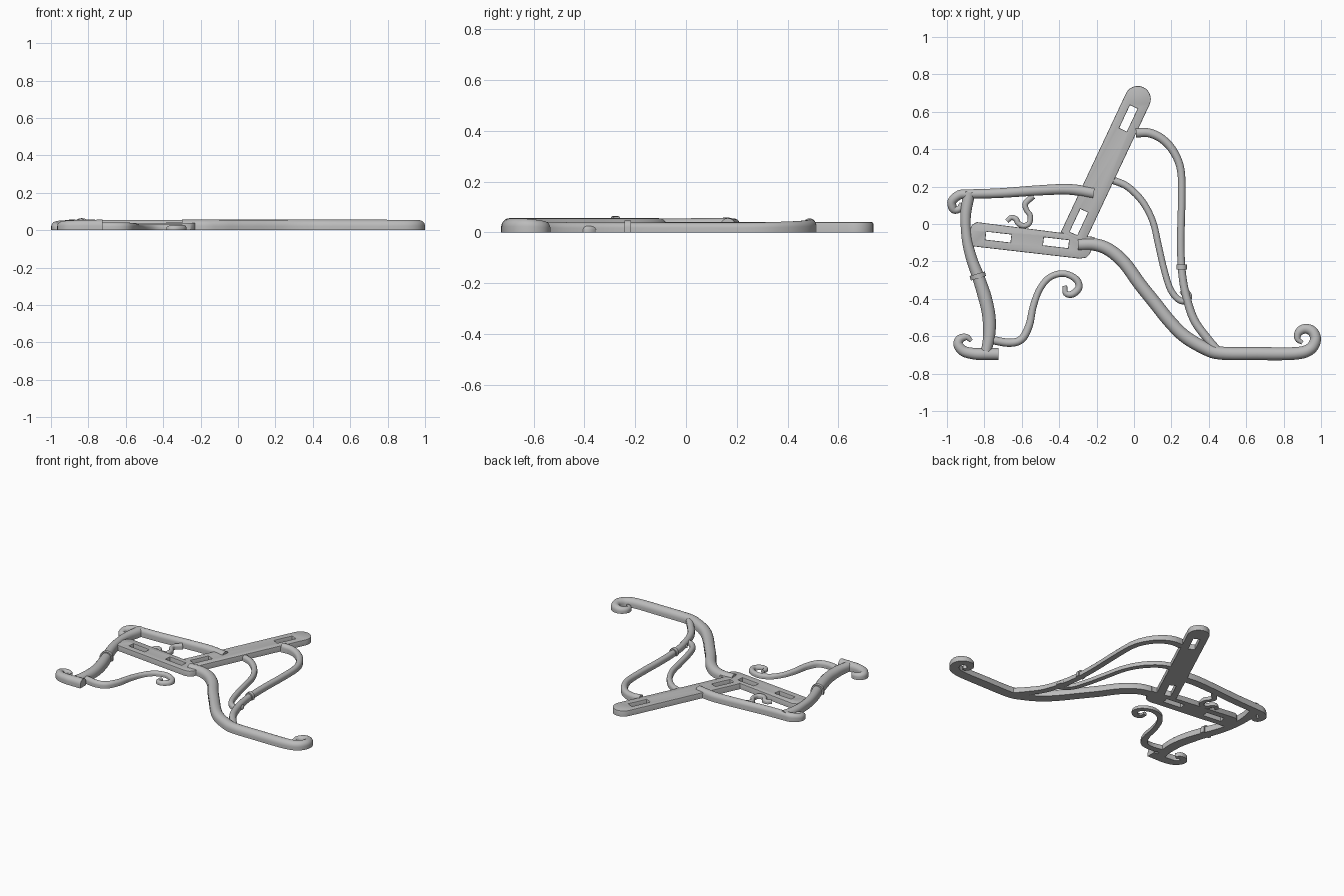
import bpy, bmesh, math
from mathutils import Vector

if "Cube" in bpy.data.objects:
    bpy.data.objects.remove(bpy.data.objects["Cube"])

iron = bpy.data.materials.new("cast iron grey")
iron.use_nodes = True
grey = (.5, .5, .5, 1)
iron.diffuse_color = grey
iron.node_tree.nodes["Principled BSDF"].inputs["Base Color"].default_value = grey


def finish(name, bm):
    """Turn a bmesh into a named, shaded object."""
    bmesh.ops.recalc_face_normals(bm, faces=bm.faces)
    mesh = bpy.data.meshes.new(name)
    bm.to_mesh(mesh)
    bm.free()
    obj = bpy.data.objects.new(name, mesh)
    bpy.context.collection.objects.link(obj)
    mesh.materials.append(iron)
    bpy.ops.object.select_all(action='DESELECT')
    obj.select_set(True)
    bpy.context.view_layer.objects.active = obj
    bpy.ops.object.shade_smooth_by_angle(angle=math.radians(35))
    return obj


def smooth_path(points, steps=5):
    """Catmull-Rom curve through the points, with a 0..1 parameter."""
    p = [Vector(q) for q in points]
    p = [2 * p[0] - p[1]] + p + [2 * p[-1] - p[-2]]
    spans = len(p) - 3
    out = []
    for i in range(spans):
        a, b, c, d = p[i:i + 4]
        for s in range(steps + (i == spans - 1)):
            t = s / steps
            q = (2 * b + (c - a) * t + (2 * a - 5 * b + 4 * c - d) * t ** 2
                 + (3 * b - a - 3 * c + d) * t ** 3) / 2
            out.append((q, (i + t) / spans))
    return out


def blend(values, t):
    """Piecewise linear value along an evenly spaced list."""
    f = t * (len(values) - 1)
    i = min(int(f), len(values) - 2)
    return values[i] + (values[i + 1] - values[i]) * (f - i)


def bar(name, points, widths, heights, base=0, arc=10):
    """Sweep a flat-backed, round-topped section along a path."""
    bm = bmesh.new()
    path = smooth_path(points)
    rings = []
    for i, (q, t) in enumerate(path):
        tangent = path[min(i + 1, len(path) - 1)][0] - path[max(i - 1, 0)][0]
        side = Vector((-tangent.y, tangent.x)).normalized()
        half, h = blend(widths, t) / 2, blend(heights, t)
        shoulder = max(h - half, h * .15)
        section = [(half, base)]
        for k in range(arc + 1):
            a = math.pi * k / arc
            section.append((half * math.cos(a),
                            base + shoulder + (h - shoulder) * math.sin(a)))
        section.append((-half, base))
        rings.append([bm.verts.new((q.x + side.x * u, q.y + side.y * u, z))
                      for u, z in section])
    n = len(rings[0])
    for r, s in zip(rings, rings[1:]):
        for k in range(n):
            bm.faces.new((r[k], r[(k + 1) % n], s[(k + 1) % n], s[k]))
    bm.faces.new(rings[0])
    bm.faces.new(rings[-1])
    return finish(name, bm)


def slot(center, axis, length, width):
    """Corners of a rectangle turned along an axis."""
    c, u = Vector(center), Vector(axis).normalized()
    v = Vector((-u.y, u.x))
    return [c + u * length / 2 * i + v * width / 2 * j
            for i, j in ((1, 1), (1, -1), (-1, -1), (-1, 1))]


def plate(name, outline, slots, height=.04):
    """Flat plate with slots and a softened upper rim."""
    curve = bpy.data.curves.new(name, 'CURVE')
    curve.dimensions = '2D'
    curve.fill_mode = 'BOTH'
    curve.extrude = height / 2
    for loop in [outline] + slots:
        spline = curve.splines.new('POLY')
        spline.points.add(len(loop) - 1)
        for point, q in zip(spline.points, loop):
            point.co = (q[0], q[1], 0, 1)
        spline.use_cyclic_u = True
    helper = bpy.data.objects.new(name + " outline", curve)
    bpy.context.collection.objects.link(helper)
    bpy.context.view_layer.update()
    mesh = helper.to_mesh()
    bm = bmesh.new()
    bm.from_mesh(mesh)
    helper.to_mesh_clear()
    bpy.data.objects.remove(helper)
    bmesh.ops.remove_doubles(bm, verts=bm.verts, dist=.0001)
    bmesh.ops.translate(bm, verts=bm.verts, vec=(0, 0, height / 2))
    bmesh.ops.recalc_face_normals(bm, faces=bm.faces)
    rim = [e for e in bm.edges if len(e.link_faces) == 2
           and all(v.co.z > height * .9 for v in e.verts)
           and e.calc_face_angle() > 1]
    bmesh.ops.bevel(bm, geom=rim, offset=.005, segments=2, profile=.5,
                    affect='EDGES')
    return finish(name, bm)


def collar(name, center, axis, length, width, height):
    """Raised band around a bar."""
    c, u = Vector(center), Vector(axis).normalized() * length / 2
    return bar(name, [c - u, c + u], [width, width], [height, height])


# Back plate: rounded at the top, slotted at both ends
back_axis = Vector((-.425, -.905))
back_side = Vector((.905, -.425))
top, half = Vector((.02, .668)), .07
outline = [top + half * (back_side * math.cos(a) - back_axis * math.sin(a))
           for a in (math.pi * k / 14 for k in range(15))]
foot = top + back_axis * .82
outline += [foot - back_side * half, foot + back_side * half]
plate("back_plate", outline,
      [slot((-.03, .565), back_axis, .135, .045),
       slot((-.295, .01), back_axis, .135, .045)])

# Seat plate
seat_axis = (1, -.115)
plate("seat_plate",
      [(-.84, .01), (-.865, -.003), (-.88, -.035), (-.872, -.118),
       (-.29, -.185), (-.255, -.18), (-.235, -.16), (-.21, -.07)],
      [slot((-.725, -.07), seat_axis, .135, .043),
       slot((-.417, -.1), seat_axis, .135, .043)], .039)

# Rear leg with foot scroll
bar("rear_leg",
    [(-.3, -.11), (-.21, -.11), (-.13, -.14), (-.05, -.21), (.03, -.32),
     (.11, -.42), (.19, -.52), (.27, -.6), (.37, -.66), (.46, -.69),
     (.66, -.693), (.86, -.692), (.94, -.67), (.97, -.62), (.955, -.575),
     (.915, -.56), (.88, -.58), (.875, -.615), (.9, -.635)],
    [.065, .07, .07, .07, .07, .06, .05, .02],
    [.056, .056, .056, .056, .056, .054, .04, .03])

# Back braces
bar("outer_brace",
    [(.01, .487), (.08, .487), (.15, .455), (.21, .39), (.25, .29),
     (.255, .13), (.25, -.08), (.255, -.24), (.275, -.37), (.32, -.51),
     (.39, -.61), (.45, -.68)],
    [.05, .045, .04, .04, .045, .045], [.055, .045, .038, .038, .04, .045])
collar("brace_collar", (.255, -.23), (0, 1), .025, .055, .047)
bar("inner_brace",
    [(-.115, .235), (-.035, .2), (.045, .12), (.1, .015), (.13, -.11),
     (.16, -.24), (.195, -.35), (.24, -.405), (.28, -.41), (.295, -.385),
     (.275, -.36), (.25, -.375)],
    [.04, .035, .035, .035, .025], [.037, .035, .033, .028, .022])

# Armrest with front scroll
bar("armrest",
    [(-.215, .165), (-.345, .185), (-.505, .18), (-.72, .165), (-.88, .16),
     (-.935, .155), (-.973, .12), (-.965, .08), (-.935, .08), (-.92, .11)],
    [.06, .055, .05, .05, .045, .025], [.056, .055, .055, .052, .035, .03])

# Front leg, collar and foot scroll
bar("front_leg",
    [(-.88, .17), (-.9, .05), (-.895, -.07), (-.87, -.18), (-.83, -.29),
     (-.795, -.4), (-.775, -.5), (-.775, -.6), (-.79, -.68)],
    [.065, .052, .06, .072, .07, .055], [.058, .055, .055, .057, .057, .056])
collar("leg_collar", (-.835, -.278), (.3, -1), .025, .085, .064)
bar("front_foot",
    [(-.725, -.695), (-.79, -.695), (-.85, -.694), (-.91, -.68),
     (-.94, -.645), (-.93, -.615), (-.895, -.605), (-.87, -.625)],
    [.065, .063, .055, .045, .02], [.056, .055, .05, .042, .03])

# Decorative scrolls
bar("lower_scroll",
    [(-.76, -.62), (-.665, -.635), (-.6, -.615), (-.56, -.54),
     (-.54, -.445), (-.505, -.35), (-.45, -.285), (-.375, -.265),
     (-.31, -.295), (-.295, -.34), (-.33, -.375), (-.365, -.37),
     (-.37, -.33)],
    [.045, .042, .035, .035, .04, .025], [.042, .04, .03, .03, .028, .022])
bar("arm_scroll",
    [(-.54, .15), (-.58, .11), (-.575, .075), (-.555, .045), (-.56, .005),
     (-.59, -.01), (-.62, .005), (-.63, .025), (-.655, .035), (-.68, .015)],
    [.035, .028, .03, .03, .025], [.035, .03, .03, .03, .025])
